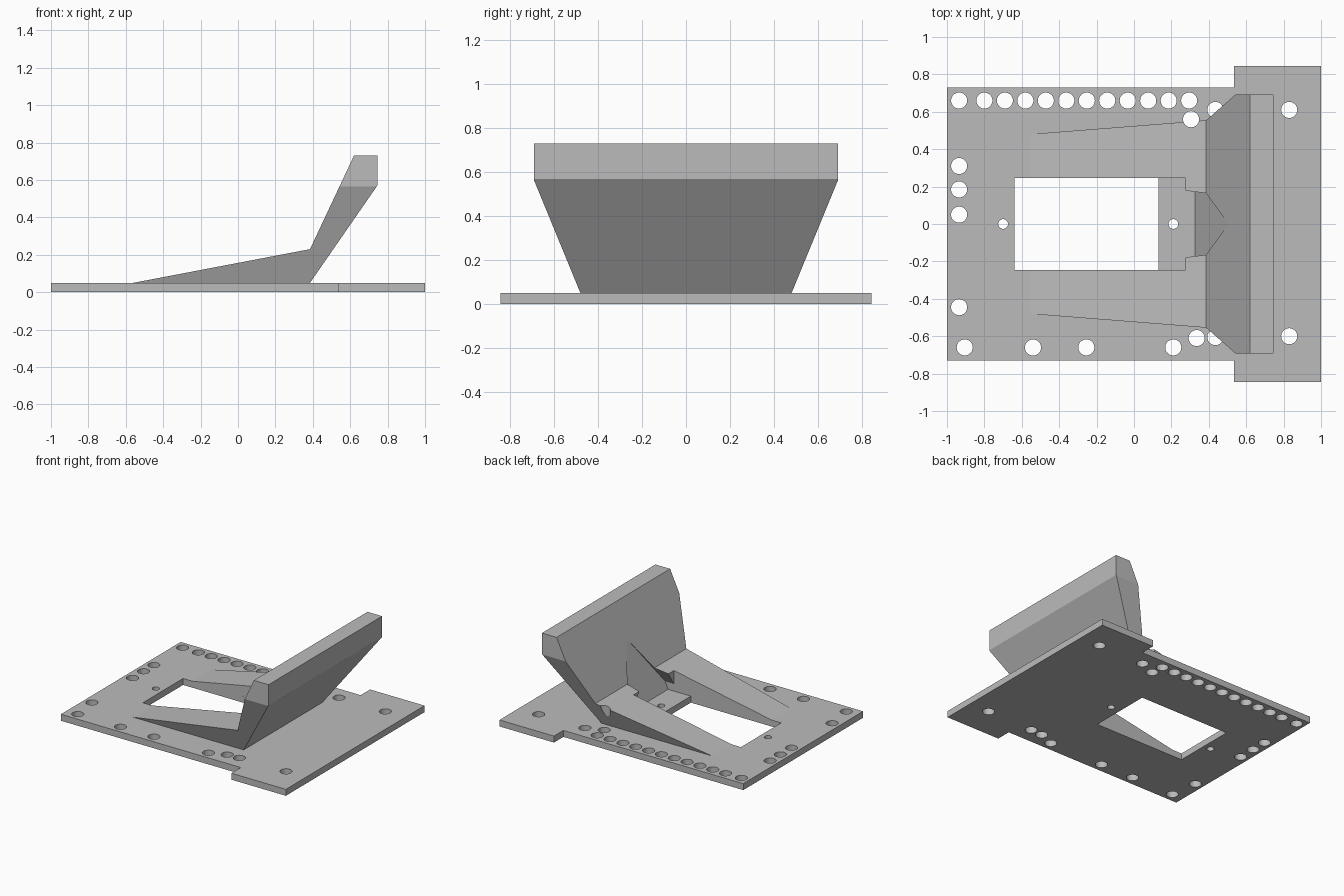
import bpy
import bmesh
from mathutils import Vector

cube = bpy.data.objects.get("Cube")
if cube:
    bpy.data.objects.remove(cube, do_unlink=True)

grey = bpy.data.materials.new("plain_grey")
grey.use_nodes = True
grey.diffuse_color = (0.5, 0.5, 0.5, 1)
grey.node_tree.nodes["Principled BSDF"].inputs["Base Color"].default_value = (0.5, 0.5, 0.5, 1)


def finish(bm, name):
    bmesh.ops.recalc_face_normals(bm, faces=bm.faces)
    mesh = bpy.data.meshes.new(name)
    bm.to_mesh(mesh)
    bm.free()
    mesh.materials.append(grey)
    obj = bpy.data.objects.new(name, mesh)
    bpy.context.collection.objects.link(obj)
    return obj


def prism(name, profile, axis, low, high, lean=0.0):
    """Extrude a flat profile along an axis; lean tilts the far end with height."""
    bm = bmesh.new()
    verts = []
    for p in profile:
        co = list(p)
        co.insert(axis, low)
        verts.append(bm.verts.new(co))
    face = bm.faces.new(verts)
    ext = bmesh.ops.extrude_face_region(bm, geom=[face])
    for v in ext["geom"]:
        if isinstance(v, bmesh.types.BMVert):
            v.co[axis] = high + lean * (v.co.z - TOP)
    return finish(bm, name)


def drill(name, spots, radius, height):
    """Vertical round cutters, all in one mesh."""
    bm = bmesh.new()
    for x, y in spots:
        made = bmesh.ops.create_cone(bm, cap_ends=True, segments=32, radius1=radius,
                                     radius2=radius, depth=height)
        bmesh.ops.translate(bm, verts=made["verts"], vec=Vector((x, y, height / 2 - 0.1)))
    return finish(bm, name)


def combine(obj, cutter, operation="DIFFERENCE"):
    mod = obj.modifiers.new("cut", "BOOLEAN")
    mod.operation = operation
    mod.solver = "EXACT"
    mod.object = cutter
    bpy.context.view_layer.objects.active = obj
    bpy.ops.object.modifier_apply(modifier=mod.name)
    bpy.data.objects.remove(cutter, do_unlink=True)


def mirrored(half):
    return half + [(-a, b) for a, b in reversed(half) if a]


def rectangle(x0, x1, y):
    return [(x0, -y), (x1, -y), (x1, y), (x0, y)]


TOP = 0.05

# Base plate with a wider end
half = [(-1, -0.73), (0.535, -0.73), (0.535, -0.845), (1, -0.845)]
plate = prism("base_plate", half + [(x, -y) for x, y in reversed(half)], 2, 0, 0)
for v in plate.data.vertices:
    v.co.z = 0
bpy.data.objects.remove(plate, do_unlink=True)
plate = prism("base_plate", half + [(x, -y) for x, y in reversed(half)], 2, 0, TOP, 0.0)
combine(plate, prism("opening_cutter", rectangle(-0.64, 0.13, 0.245), 2, -0.1, 0.2))

# Mounting holes
row = [(-0.935, 0.66)] + [(-0.8 + 0.1095 * i, 0.66) for i in range(11)]
left = [(-0.935, y) for y in (0.31, 0.185, 0.05, -0.445)]
front = [(x, -0.66) for x in (-0.905, -0.54, -0.255, 0.21)]
rest = [(0.305, 0.56), (0.435, 0.61), (0.83, 0.61),
        (0.335, -0.61), (0.435, -0.605), (0.83, -0.6)]
combine(plate, drill("hole_cutter", row + left + front + rest, 0.043, 0.3))
combine(plate, drill("screw_cutter", [(-0.7, 0), (0.21, 0)], 0.026, 0.3))

# Sloped support: side profile trimmed by a flared end profile
side = [(-0.56, TOP), (0.385, TOP), (0.745, 0.57), (0.745, 0.73), (0.62, 0.73), (0.385, 0.23)]
support = prism("sloped_support", side, 1, -0.9, 0.9)
flare = mirrored([(0.48, TOP), (0.692, 0.565), (0.692, 0.8)])
flare = [(0.472, 0.03)] + flare[1:-1] + [(-0.472, 0.03)]
combine(support, prism("flare_trim", flare, 0, -1, 1), "INTERSECT")

# Central pocket, then the peaked recess in the leaning wall
combine(support, prism("pocket_cutter", rectangle(-0.7, 0.275, 0.245), 2, -0.1, 0.5))
peak = mirrored([(0.245, 0.02), (0.245, 0.106), (0, 0.485)])
combine(support, prism("peak_cutter", peak, 0, 0.2, 0.325, 0.414))
combine(support, drill("clearance_cutter", [(0.305, 0.56)], 0.043, 0.6))
